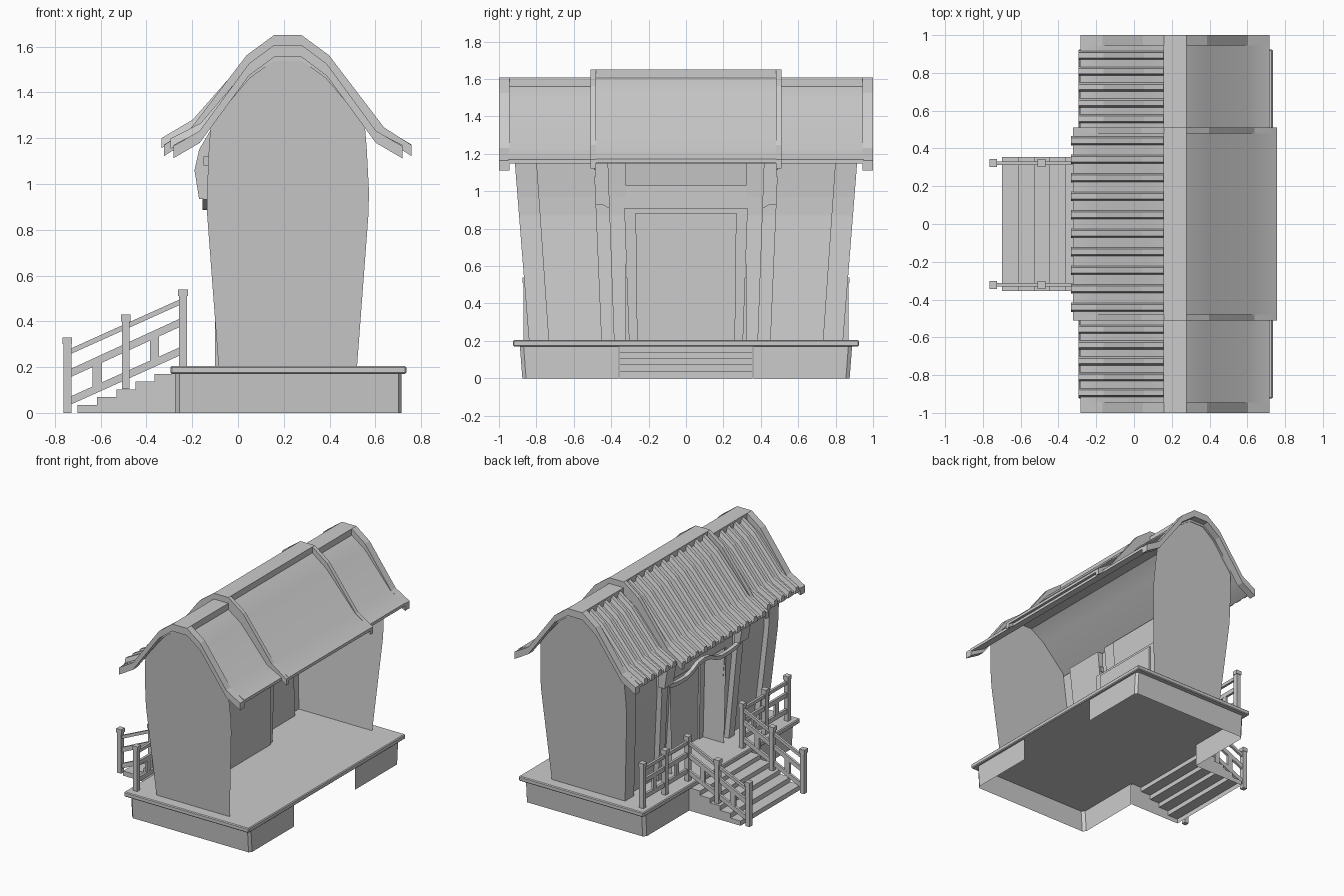
import bpy, math

if "Cube" in bpy.data.objects:
    bpy.data.objects.remove(bpy.data.objects["Cube"])

CX = 0.2175  # roof and wall centre line


def mesh(name, verts, faces, smooth=False):
    me = bpy.data.meshes.new(name)
    me.from_pydata(verts, [], faces)
    ob = bpy.data.objects.new(name, me)
    bpy.context.collection.objects.link(ob)
    if smooth:
        bpy.ops.object.select_all(action='DESELECT')
        ob.select_set(True)
        bpy.context.view_layer.objects.active = ob
        bpy.ops.object.shade_smooth_by_angle(angle=math.radians(30))
    return ob


def sheet(name, rows):
    """Open surface through equally long rows of points."""
    n = len(rows[0])
    faces = [(r*n+i, r*n+i+1, (r+1)*n+i+1, (r+1)*n+i)
             for r in range(len(rows)-1) for i in range(n-1)]
    return mesh(name, [p for row in rows for p in row], faces)


def prism(name, prof, y0, y1, smooth=False):
    """Extrude an (x, z) outline along y."""
    n = len(prof)
    v = [(x, y, z) for y in (y0, y1) for x, z in prof]
    f = [tuple(range(n)), tuple(range(2*n-1, n-1, -1))]
    f += [((i+1) % n, i, n+i, n+(i+1) % n) for i in range(n)]
    return mesh(name, v, f, smooth)


def bar(name, p, q, w, h):
    """Beam from p to q, w wide sideways and h high vertically."""
    dx, dy = q[0]-p[0], q[1]-p[1]
    l = math.hypot(dx, dy)
    nx, ny = -dy/l*w/2, dx/l*w/2
    v = [(c[0]+s*nx, c[1]+s*ny, c[2]+t*h/2) for c in (p, q)
         for s, t in ((-1, -1), (1, -1), (1, 1), (-1, 1))]
    return mesh(name, v, [(3, 2, 1, 0), (4, 5, 6, 7)] +
                [(i, (i+1) % 4, 4+(i+1) % 4, 4+i) for i in range(4)])


def box(name, x0, x1, y0, y1, z0, z1):
    ym, zm = (y0+y1)/2, (z0+z1)/2
    return bar(name, (x0, ym, zm), (x1, ym, zm), abs(y1-y0), z1-z0)


def post(x, y, z0, z1):
    box('fence_post', x-.017, x+.017, y-.017, y+.017, z0, z1-.03)
    box('post_cap', x-.021, x+.021, y-.021, y+.021, z1-.03, z1)


def flare(z):  # walls lean outward with height
    return 1 + .09*(z-.205)/.955


def front_x(z):
    k = [(.205, -.085), (.87, -.135), (.97, -.135), (1.24, -.12)]
    for (a, xa), (b, xb) in zip(k, k[1:]):
        if z <= b:
            return xa + (xb-xa)*(z-a)/(b-a)
    return k[-1][1]


# platform slab with slightly eased edges
slab = box('platform_slab', -.295, .735, -.925, .925, .17, .205)
bev = slab.modifiers.new('corners', 'BEVEL')
bev.width, bev.segments = .006, 1

# plinth walls, open in the middle of both long sides
path = [(-.275, .36), (-.275, .855), (-.255, .875), (.7, .875), (.715, .855), (.715, .36)]
for s in (1, -1):
    sheet('plinth_wall', [[(x, s*y, 0) for x, y in path],
                          [(x, s*y*(1.015 if y > .5 else 1), .17) for x, y in path]])

# stairs: treads, risers and cheeks, open underneath
steps = [(-.70, 0)]
for x, z in ((-.615, .035), (-.53, .07), (-.448, .103), (-.365, .137), (-.275, .17)):
    steps += [(steps[-1][0], z), (x, z)]
sheet('stair_treads', [[(x, y, z) for x, z in steps] for y in (-.355, .355)])
for s in (1, -1):
    side = [(x, s*.355, z) for x, z in steps] + [(-.275, s*.355, 0)]
    mesh('stair_cheek', side, [tuple(range(len(side)))])

# stair railings and platform fence
for s in (1, -1):
    stations = [(-.745, s*.322, 0), (-.49, s*.322, .105), (-.24, s*.322, .205)]
    for (x, y, z), top in zip(stations, (.33, .43, .54)):
        post(x, y, z, top)
    for a, b, h in ((.265, .49, .024), (.17, .4, .036), (.05, .275, .036)):
        bar('stair_rail', (-.74, s*.322, a), (-.24, s*.322, b), .018, h)
    for x, z in ((-.615, .165), (-.365, .28)):
        box('stair_baluster', x-.02, x+.02, s*.322-.008, s*.322+.008, z-.065, z+.065)
    for y in (.59, .853):
        post(-.24, s*y, .205, .54)
    for z, h in ((.49, .024), (.4, .034), (.28, .034)):
        bar('fence_rail', (-.24, s*.322, z), (-.24, s*.853, z), .018, h)
    for y in (.455, .72):
        box('fence_baluster', -.248, -.232, s*y-.02, s*y+.02, .28, .4)

# end walls
rows = [(.205, -.085, .52), (.87, -.135, .57), (.97, -.135, .572), (1.16, -.127, .562),
        (1.265, -.118, .553), (1.467, .05, .385), (1.545, .157, .278)]
for s in (1, -1):
    sheet('end_wall', [[(a, s*.84*flare(z), z), (b, s*.84*flare(z), z)] for z, a, b in rows])

# facade: pillars and recessed bays on each side, stepped in plan
for s in (1, -1):
    bay = [(0, .84), (0, .735), (.04, .735), (.04, .45), (0, .45), (0, .385),
           (.04, .385), (.04, .3)]
    sheet('facade_side', [[(front_x(z)+d, s*y*(flare(z) if y > .31 else 1.07), z)
                           for d, y in bay] for z in (.205, .87, .97, 1.24)])
    # bay beam and projecting bracket on the inner pillar
    box('bay_beam', -.15, -.095, s*.48, s*.79, 1.08, 1.12)
    prism('eave_bracket', [(-.12, 1.235), (-.17, 1.15), (-.19, 1.06), (-.17, .935), (-.12, .93)],
          s*.392, s*.495)

# lintel above the door niche
sheet('lintel', [[(x, -.41, z), (x, .41, z)] for x, z in
                 ((-.095, .905), (-.095, 1.03), (-.11, 1.03), (-.09, 1.25))])

# door niche projecting into the building, stepped towards the door leaf
niche = [(-.1, .305, .33, .91), (.072, .305, .33, .91), (.072, .262, .27, .885),
         (.085, .262, .27, .885)]
sheet('door_niche', [[(x, -b, .205), (x, -t, h), (x, t, h), (x, b, .205)]
                     for x, b, t, h in niche])
x, b, t, h = niche[-1]
mesh('door_leaf', [(x, -b, .205), (x, -t, h), (x, t, h), (x, b, .205)], [(0, 1, 2, 3)])

# curved canopy moulding over the porch
half = [(.45, .945), (.39, .91), (.3, .9), (.2, .9), (.13, .92), (.07, .95)]
arc = [(-y, z) for y, z in half] + [(0, .96)] + [(y, z) for y, z in half[::-1]]
for a, b in zip(arc, arc[1:]):
    bar('canopy_moulding', (-.14, a[0], a[1]), (-.14, b[0], b[1]), .03, .028)


def roof_band(name, top, bottom, y0, y1, smooth=False):
    upper = [(CX-d, z) for d, z in top[::-1]] + [(CX+d, z) for d, z in top]
    lower = [(CX+d, z) for d, z in bottom[::-1]] + [(CX-d, z) for d, z in bottom]
    prism(name, upper + lower, y0, y1, smooth)


def lowered(prof, t):
    return [(d, z-t) for d, z in prof]


def tiles(name, prof, y0, y1, n):
    """Raised tile ribs down the front slope."""
    sec = [(-.026, -.01), (-.014, .034), (.014, .034), (.026, -.01)]
    line = prof[:-1] + [(prof[-1][0]+.012, prof[-1][1]-.006)]
    v, f = [], []
    for k in range(n):
        yc = y0 + (y1-y0)*(k+.5)/n
        b = len(v)
        v += [(CX-d, yc+y, z+h) for d, z in line for y, h in sec]
        m = len(line)
        f += [(b+r*4+i, b+r*4+i+1, b+r*4+5+i, b+r*4+4+i)
              for r in range(m-1) for i in range(3)]
        f.append(tuple(b+(m-1)*4+i for i in range(4)))
    mesh(name, v, f)


# roof: full-length main roof with a raised centre section laid over it
end_rim = [(.06, 1.607), (.17, 1.525), (.385, 1.232), (.5, 1.165)]
end_field = [(.06, 1.56), (.165, 1.485), (.38, 1.232), (.5, 1.17)]
mid_rim = [(.06, 1.65), (.18, 1.562), (.42, 1.247), (.54, 1.17)]
mid_field = [(.06, 1.605), (.175, 1.52), (.415, 1.247), (.54, 1.172)]
mid_under = [(.06, 1.55), (.165, 1.475), (.385, 1.22), (.54, 1.122)]
roof_band('main_roof', end_field, lowered(end_field, .022), -.95, .95, True)
for s in (1, -1):
    roof_band('gable_rim', end_rim, lowered(end_rim, .053), s*.945, s*1.0)
    roof_band('centre_rim', mid_rim, mid_under, s*.48, s*.51)
    box('side_ridge', CX-.06, CX+.06, s*.5, s*.95, 1.55, 1.607)
    tiles('side_tiles', end_field, s*.515, s*.935, 5)
roof_band('roof_centre', mid_field, lowered(mid_field, .022), -.485, .485, True)
box('centre_ridge', CX-.06, CX+.06, -.49, .49, 1.59, 1.65)
tiles('centre_tiles', mid_field, -.49, .49, 10)
